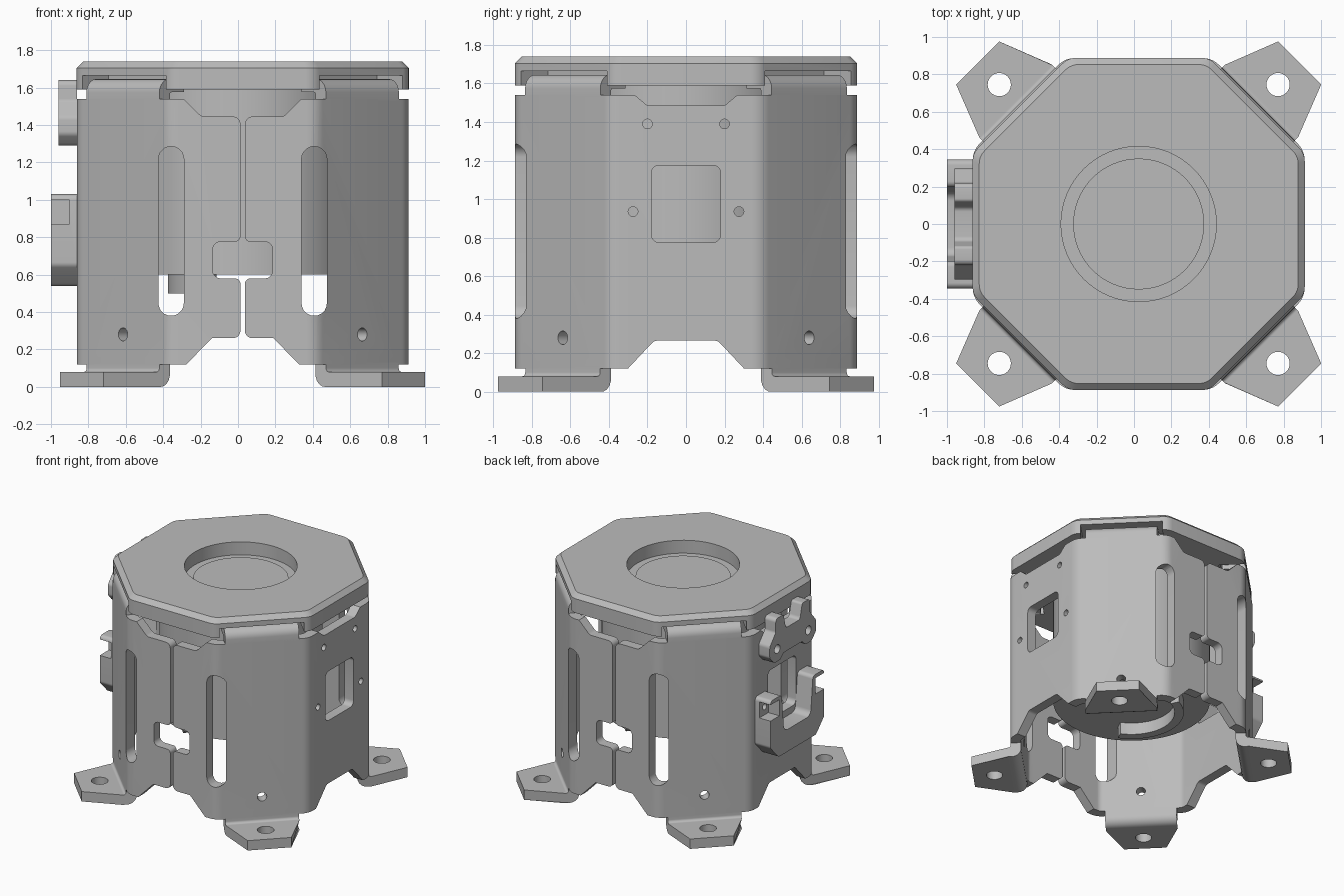
import bpy, bmesh, math
from mathutils import Matrix, Vector

cube = bpy.data.objects.get("Cube")
if cube:
    bpy.data.objects.remove(cube)

CX = 0.025          # shell axis is slightly off centre
FLAT, DIAG, T = 0.887, 0.905, 0.08

metal = bpy.data.materials.new("grey_metal")
metal.use_nodes = True
grey = (0.5, 0.5, 0.5, 1)
metal.diffuse_color = grey
metal.node_tree.nodes["Principled BSDF"].inputs["Base Color"].default_value = grey


def fillet(points, n=5):
    """Round the corners of a 2D outline; a third number is the radius."""
    out = []
    for i, p in enumerate(points):
        c = Vector(p[:2])
        if len(p) < 3:
            out.append(c)
            continue
        a = (Vector(points[i - 1][:2]) - c).normalized()
        b = (Vector(points[(i + 1) % len(points)][:2]) - c).normalized()
        half = a.angle(b) / 2
        start, end = c + a * p[2] / math.tan(half), c + b * p[2] / math.tan(half)
        mid = c + (a + b).normalized() * p[2] / math.sin(half)
        for k in range(n + 1):
            d = start.lerp(end, k / n) - mid
            out.append(mid + d.normalized() * p[2])
    return out


def mirrored(half):
    return half + [(-p[0],) + tuple(p[1:]) for p in reversed(half)]


def box(a0, a1, b0, b1, r=0):
    corners = [(a0, b0), (a1, b0), (a1, b1), (a0, b1)]
    return [c + (r,) for c in corners] if r else corners


def circle(a, b, r, n=32):
    return [(a + r * math.cos(2 * math.pi * i / n), b + r * math.sin(2 * math.pi * i / n))
            for i in range(n)]


AXES = {"x": lambda a, b, d: (d, a, b),
        "y": lambda a, b, d: (a, d, b),
        "z": lambda a, b, d: (a, b, d)}


def prism(bm, points, axis, lo, hi, grow=0, n=5):
    """Extrude an outline along an axis; grow is added to the far end's scale."""
    pts = fillet(points, n)
    put = AXES[axis]
    low = [bm.verts.new(put(p.x, p.y, lo)) for p in pts]
    high = [bm.verts.new(put(p.x * (1 + grow), p.y * (1 + grow), hi)) for p in pts]
    bm.faces.new(low)
    bm.faces.new(high)
    for i in range(len(pts)):
        j = (i + 1) % len(pts)
        bm.faces.new((low[i], low[j], high[j], high[i]))


def finish(name, bm):
    bmesh.ops.recalc_face_normals(bm, faces=bm.faces)
    mesh = bpy.data.meshes.new(name)
    bm.to_mesh(mesh)
    bm.free()
    mesh.materials.append(metal)
    ob = bpy.data.objects.new(name, mesh)
    ob.location.x = CX
    bpy.context.collection.objects.link(ob)
    return ob


def solid(name, *prisms):
    bm = bmesh.new()
    for args in prisms:
        prism(bm, *args)
    return finish(name, bm)


def activate(ob):
    bpy.ops.object.select_all(action='DESELECT')
    ob.select_set(True)
    bpy.context.view_layer.objects.active = ob


def cut(ob, cutter):
    bpy.context.view_layer.update()
    mod = ob.modifiers.new("cut", 'BOOLEAN')
    mod.operation, mod.solver, mod.object = 'DIFFERENCE', 'EXACT', cutter
    activate(ob)
    bpy.ops.object.modifier_apply(modifier=mod.name)
    bpy.data.objects.remove(cutter)


def octagon(flat, diag, r):
    c = diag * math.sqrt(2) - flat
    return [p + (r,) for p in [(c, flat), (-c, flat), (-flat, c), (-flat, -c),
                               (-c, -flat), (c, -flat), (flat, -c), (flat, c)]]


def on_diagonals(bm):
    """Repeat geometry built along +x on the four diagonals."""
    source = bm.copy()
    bmesh.ops.rotate(bm, verts=bm.verts, matrix=Matrix.Rotation(math.pi / 4, 3, 'Z'))
    for k in (3, 5, 7):
        part = source.copy()
        part.transform(Matrix.Rotation(k * math.pi / 4, 4, 'Z'))
        mesh = bpy.data.meshes.new("part")
        part.to_mesh(mesh)
        part.free()
        bm.from_mesh(mesh)
        bpy.data.meshes.remove(mesh)
    source.free()


# Folded octagonal shell
shell = solid("shell", (octagon(FLAT, DIAG, 0.12), "z", 0.12, 1.54))
cut(shell, solid("hollow", (octagon(FLAT - T, DIAG - T, 0.06), "z", 0, 2)))

# Seam, seam window and long corner slots, front and back
seam = mirrored([(0.32, 0.10), (0.165, 0.26), (0.012, 0.26, 0.04), (0.012, 0.58, 0.03),
                 (0.16, 0.58, 0.04), (0.16, 0.775, 0.04), (0.012, 0.775, 0.03),
                 (0.012, 1.445, 0.04), (0.22, 1.445, 0.04), (0.335, 1.56)])
cut(shell, solid("seam_cut", (seam, "y", -1, 1),
                 *[(box(*sorted((s * 0.315, s * 0.45)), 0.38, 1.285, 0.066), "y", -1, 1)
                   for s in (-1, 1)]))

# Side panel notches, window and screw holes
cut(shell, solid("side_cut",
                 (mirrored([(0.32, 0.10), (0.165, 0.265, 0.04)]), "x", -1, 1),
                 (mirrored([(0.29, 1.56), (0.20, 1.485, 0.04)]), "x", -1, 1),
                 (box(-0.18, 0.18, 0.775, 1.175, 0.04), "x", -1, 1),
                 *[(circle(y * s, z, 0.025), "x", -1, 1)
                   for y, z in ((0.2, 1.39), (0.275, 0.935)) for s in (-1, 1)]))

# Countersunk holes in the diagonal panels
bm = bmesh.new()
for r1, r2, depth, u in ((0.035, 0.035, 0.3, 0.85), (0.03, 0.08, 0.06, DIAG - 0.02)):
    place = Matrix.Translation((u, 0, 0.28)) @ Matrix.Rotation(math.pi / 2, 4, 'Y')
    bmesh.ops.create_cone(bm, cap_ends=True, segments=24, radius1=r1, radius2=r2,
                          depth=depth, matrix=place)
on_diagonals(bm)
cut(shell, finish("countersink", bm))

# Feet bent outward from the diagonal panels
bm = bmesh.new()
foot = [(DIAG, 0.13), (DIAG, T, 0.02), (0.93, T), (1.217, T), (1.217, 0),
        (0.93, 0), (DIAG - T, 0, 0.07), (DIAG - T, 0.13)]
prism(bm, foot, "y", -0.275, 0.275)
for v in bm.verts:
    if v.co.x > 1.2:
        v.co.y *= 0.163 / 0.275
on_diagonals(bm)
feet = finish("feet", bm)
bm = bmesh.new()
prism(bm, circle(1.054, 0, 0.062), "z", -0.1, 0.2)
on_diagonals(bm)
cut(feet, finish("foot_holes", bm))

# Top tabs folded in under the lid
bm = bmesh.new()
tab = [(DIAG, 1.53), (DIAG, 1.645, 0.07), (0.72, 1.645), (0.72, 1.575),
       (DIAG - T, 1.575, 0.01), (DIAG - T, 1.53)]
prism(bm, tab, "y", -0.276, 0.276)
on_diagonals(bm)
tabs = finish("top_tabs", bm)

# Lid with bevelled rim, tab notches and round recess
rim = octagon(FLAT + 0.001, 0.895, 0.1)
lid = solid("lid", (rim, "z", 1.59, 1.74))
for v in lid.data.vertices:
    if v.co.z > 1.7:
        v.co.x *= 0.96
        v.co.y *= 0.96
bm = bmesh.new()
bm.from_mesh(lid.data)
bmesh.ops.bisect_plane(bm, geom=bm.verts[:] + bm.edges[:] + bm.faces[:],
                       plane_co=(0, 0, 1.705), plane_no=(0, 0, 1))
for v in bm.verts:      # straight sides below the bevel
    if 1.7 < v.co.z < 1.71:
        s = 1 / (1 - 0.04 * (1.705 - 1.59) / 0.15)
        v.co.x *= s
        v.co.y *= s
bm.to_mesh(lid.data)
bm.free()
bm = bmesh.new()
prism(bm, box(0.70, 1.1, -0.315, 0.315), "z", 1.5, 1.665)
on_diagonals(bm)
cut(lid, finish("notches", bm))
cut(lid, solid("recess", (circle(0, 0, 0.415, 64), "z", 1.635, 1.8)))
inner_disc = solid("recess_disc", (circle(0, 0, 0.35, 64), "z", 1.62, 1.645))

# Inner drum and the partial ring under it
drum = solid("inner_drum", (circle(0, 0, 0.6, 64), "z", 0.6, 1.6))
arc = [math.radians(115 + 130 * i / 20) for i in range(21)]
ring = [(r * math.cos(a), r * math.sin(a))
        for r, seq in ((0.4, arc), (0.33, arc[::-1])) for a in seq]
ring_part = solid("drum_ring", (ring, "z", 0.5, 0.61))

# Upper clip on the right panel
upper = mirrored([(0.12, 1.33, 0.03), (0.16, 1.29, 0.03), (0.24, 1.29, 0.04), (0.297, 1.35, 0.04),
                  (0.297, 1.44, 0.04), (0.22, 1.53, 0.03), (0.22, 1.64, 0.03),
                  (0.12, 1.64, 0.02), (0.09, 1.52, 0.03)])
upper_clip = solid("upper_clip", (upper, "x", -0.985, -FLAT))
cut(upper_clip, solid("screws", *[(circle(s * 0.2, 1.39, 0.035), "x", -1.1, -0.8) for s in (-1, 1)]))

# Lower clip: cradle, with lipped arms around the screw pockets
lower = mirrored([(0.24, 0.54, 0.04), (0.345, 0.65, 0.04), (0.345, 1.03, 0.03),
                  (0.20, 1.03, 0.03), (0.17, 0.72, 0.05)])
lower_clip = solid("lower_clip", (lower, "x", -1.025, -FLAT))
cut(lower_clip, solid("pockets", *[(box(*sorted((s * 0.23, s * 0.40)), 0.87, 1.0), "x", -1.1, -0.925)
                                   for s in (-1, 1)]))
cut(lower_clip, solid("clip_screws", *[(circle(s * 0.275, 0.935, 0.025), "x", -1.1, -0.8)
                                       for s in (-1, 1)]))

for ob in (shell, feet, tabs, lid, inner_disc, drum, ring_part, upper_clip, lower_clip):
    activate(ob)
    bpy.ops.object.shade_smooth_by_angle(angle=math.radians(30))
